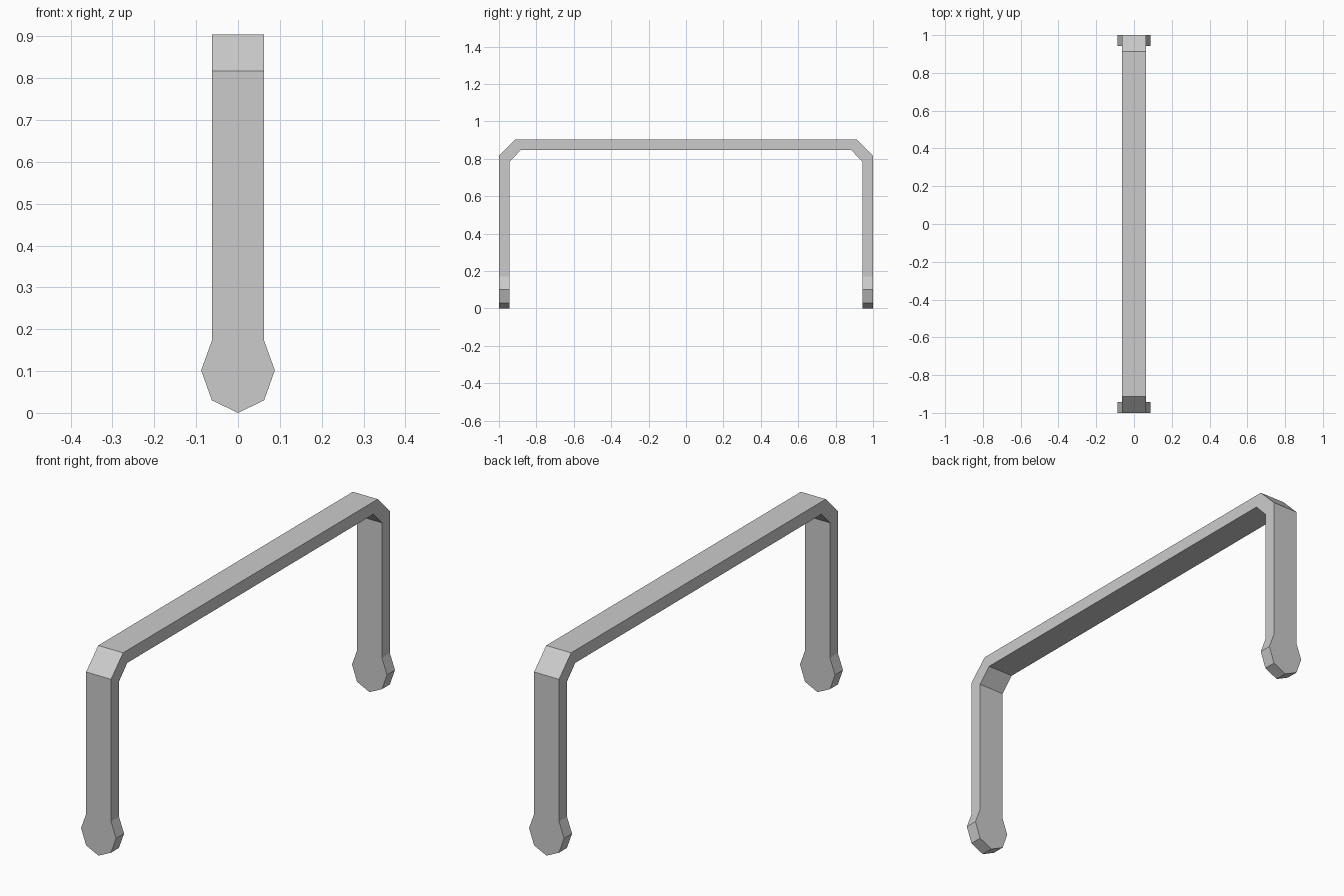
import bpy, bmesh, math

if "Cube" in bpy.data.objects:
    bpy.data.objects.remove(bpy.data.objects["Cube"])

# Half of the handle: outer (y, z), inner (y, z), half width in x
half = [
    ((-1, 0), (-0.943, 0), 0.0),                     # foot tip
    ((-1, 0.03), (-0.943, 0.03), 0.0625),
    ((-1, 0.102), (-0.943, 0.102), 0.088),           # widest part of foot
    ((-1, 0.172), (-0.943, 0.172), 0.0625),
    ((-1, 0.817), (-0.943, 0.785), 0.0625),          # bevelled corner
    ((-0.913, 0.904), (-0.883, 0.847), 0.0625),
]
mirrored = [((-o[0], o[1]), (-i[0], i[1]), w) for o, i, w in reversed(half)]

# Bar handle: rectangular section swept through the stations
bm = bmesh.new()
rings = []
for o, i, w in half + mirrored:
    rings.append([bm.verts.new((x, p[0], p[1]))
                  for x, p in ((-w, o), (w, o), (w, i), (-w, i))])
for a, b in zip(rings, rings[1:]):
    for k in range(4):
        n = (k + 1) % 4
        bm.faces.new((a[k], a[n], b[n], b[k]))

# Close the foot tips and clean flat areas
bmesh.ops.remove_doubles(bm, verts=bm.verts, dist=1e-4)
bmesh.ops.dissolve_limit(bm, angle_limit=math.radians(1),
                         verts=bm.verts, edges=bm.edges)
bmesh.ops.recalc_face_normals(bm, faces=bm.faces)

mesh = bpy.data.meshes.new("bar_handle")
bm.to_mesh(mesh)
bm.free()
bpy.context.collection.objects.link(bpy.data.objects.new("bar_handle", mesh))
